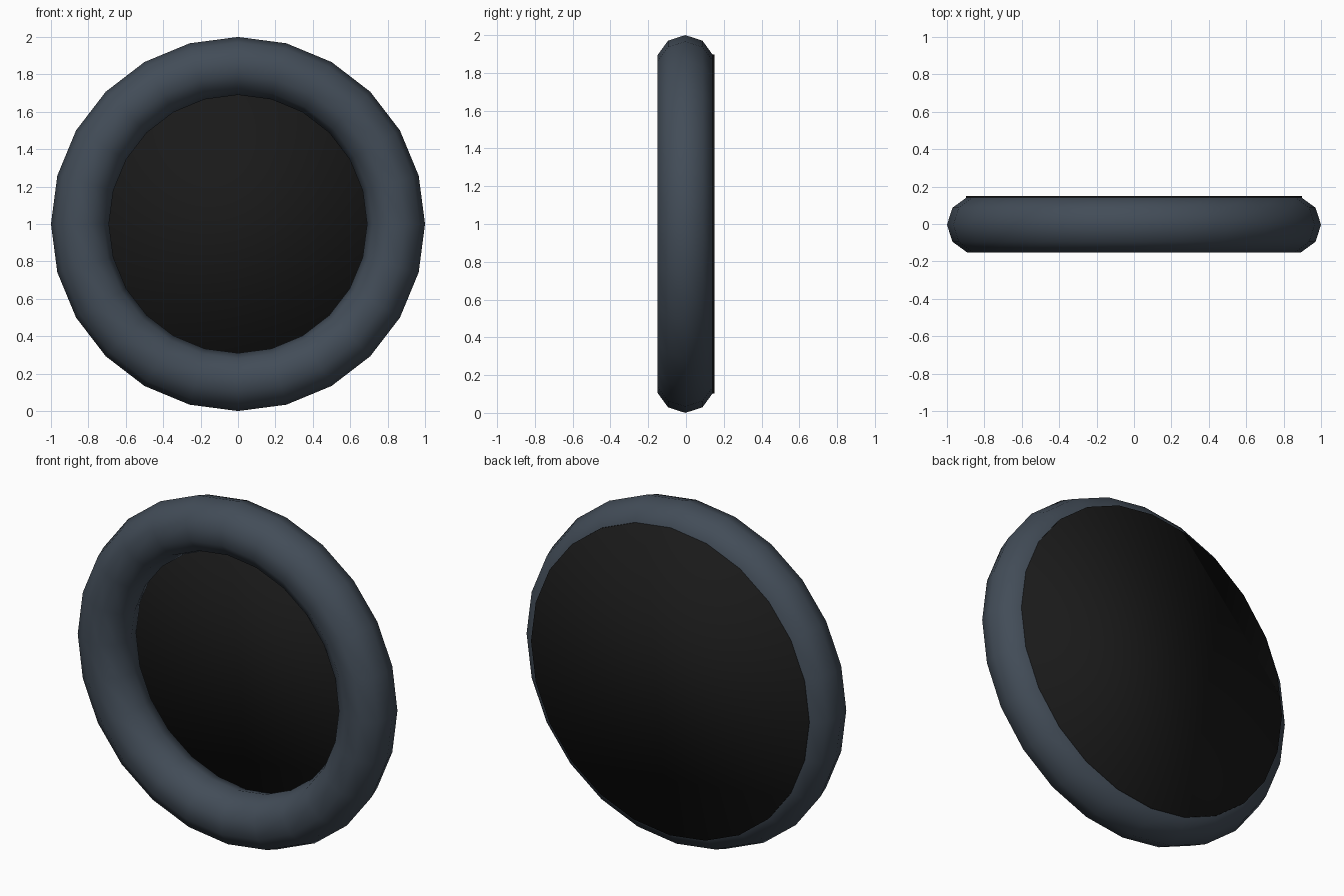
import bpy
import math

cube = bpy.data.objects.get("Cube")
if cube:
    bpy.data.objects.remove(cube, do_unlink=True)

SIDES = 24
TUBE = 0.155
RING = 1 - TUBE
BACK = 0.151
THICKNESS = 0.028


def make_material(name, rgb):
    mat = bpy.data.materials.new(name)
    mat.use_nodes = True
    colour = (*rgb, 1)
    mat.diffuse_color = colour
    mat.node_tree.nodes["Principled BSDF"].inputs["Base Color"].default_value = colour
    return mat


def finish(name, mat):
    obj = bpy.context.object
    obj.name = obj.data.name = name
    obj.data.materials.append(mat)
    bpy.ops.object.shade_smooth()


upright = (math.pi / 2, 0, 0)

# Rounded outer ring
bpy.ops.mesh.primitive_torus_add(
    major_segments=SIDES, minor_segments=10, major_radius=RING, minor_radius=TUBE,
    location=(0, -0.004, 1), rotation=upright)
finish("outer_ring", make_material("slate blue grey", (0.055, 0.073, 0.097)))

# Thin dark plate closing the back of the ring, with softly shaded caps
bpy.ops.mesh.primitive_cylinder_add(
    vertices=SIDES, radius=0.897, depth=THICKNESS, end_fill_type='NGON',
    location=(0, BACK - THICKNESS / 2, 1), rotation=upright)
finish("back_plate", make_material("near black", (0.01, 0.01, 0.01)))
